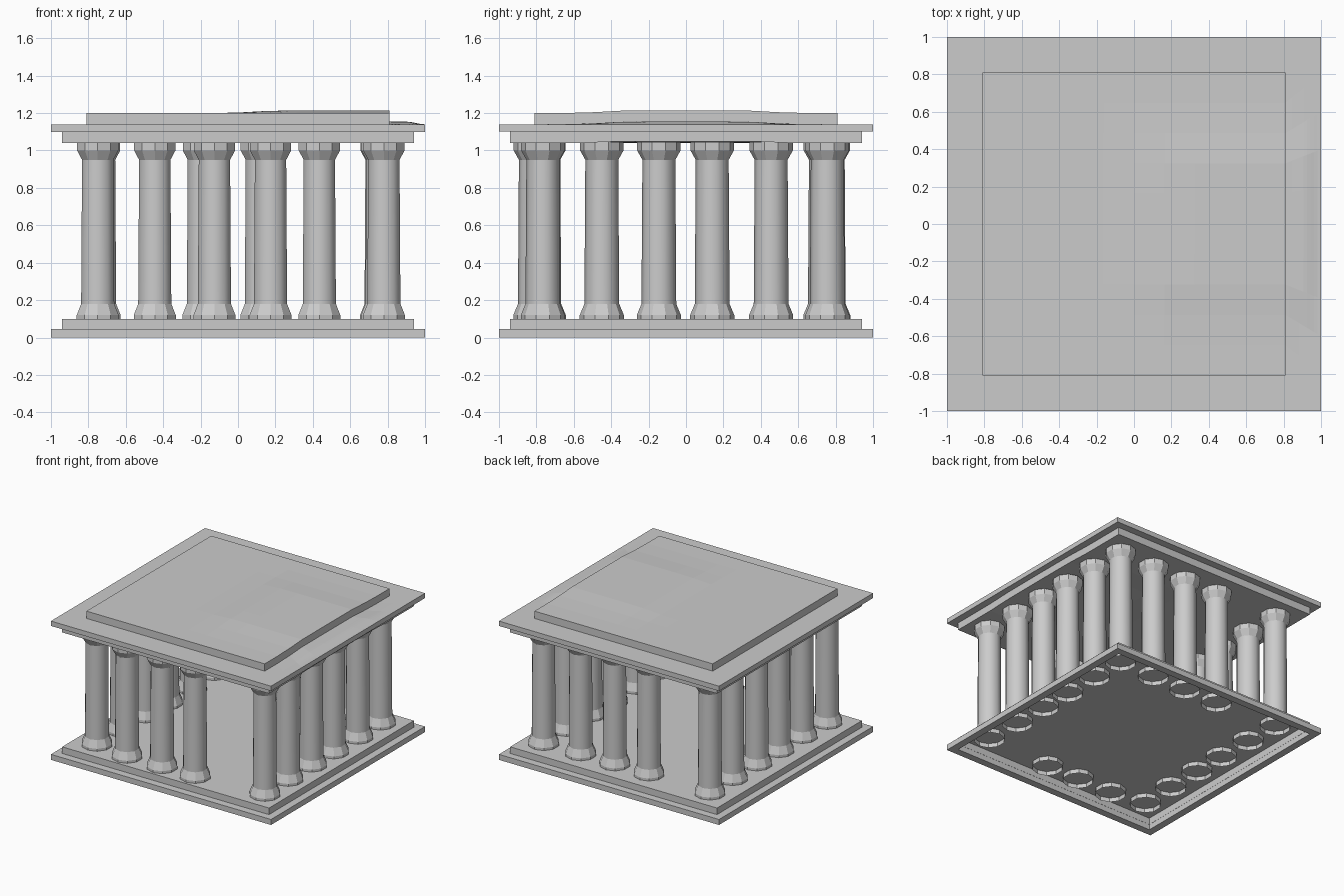
import bpy, bmesh, math

if "Cube" in bpy.data.objects:
    bpy.data.objects.remove(bpy.data.objects["Cube"])


def finish(bm, name):
    mesh = bpy.data.meshes.new(name)
    bm.to_mesh(mesh)
    bm.free()
    obj = bpy.data.objects.new(name, mesh)
    bpy.context.collection.objects.link(obj)
    return obj


def smoothstep(a, b, v):
    t = min(1, max(0, (v - a) / (b - a)))
    return t * t * (3 - 2 * t)


def loft(bm, rings, smooth_bands=()):
    """Bridge consecutive rings of vertices with quads."""
    n = len(rings[0])
    for k, (lo, hi) in enumerate(zip(rings, rings[1:])):
        for i in range(n):
            j = (i + 1) % n
            f = bm.faces.new((lo[i], lo[j], hi[j], hi[i]))
            f.smooth = k in smooth_bands


def stepped_square(name, profile, cap_bottom, warp=0.0):
    bm = bmesh.new()
    rings = [[bm.verts.new((sx * h, sy * h, z))
              for sx, sy in ((-1, -1), (1, -1), (1, 1), (-1, 1))]
             for h, z in profile]
    loft(bm, rings)
    bm.faces.new(rings[-1])
    if cap_bottom:
        bm.faces.new(rings[0][::-1])
    if warp:
        # gentle sag and rise of the old stone
        bmesh.ops.subdivide_edges(bm, edges=bm.edges[:], cuts=9, use_grid_fill=True)
        for v in bm.verts:
            x, y = v.co.x, v.co.y
            v.co.z += (warp * smoothstep(-0.1, 0.25, x) * (1 - smoothstep(0.9, 1.0, x))
                       * (1 - smoothstep(0.3, 0.6, abs(y))))
    return finish(bm, name)


# stepped floor, hollow underneath
stepped_square("stepped_floor",
               [(0.94, 0.045), (0.94, 0), (1, 0), (1, 0.045), (0.94, 0.046), (0.94, 0.1)],
               cap_bottom=False)

# stepped roof with overhanging cornice
stepped_square("stepped_roof",
               [(0.94, 1.04), (0.94, 1.10), (1, 1.10), (1, 1.14), (0.81, 1.14), (0.81, 1.20)],
               cap_bottom=True, warp=0.014)

# column: faceted base and capital, smooth shaft
SIDES = 10
PROFILE = [(0.118, 0.065), (0.118, 0.12), (0.093, 0.18), (0.088, 0.95), (0.116, 1.0), (0.116, 1.045)]
bm = bmesh.new()
col_rings = [[bm.verts.new((r * math.sin(2 * math.pi * i / SIDES),
                            -r * math.cos(2 * math.pi * i / SIDES), z))
              for i in range(SIDES)] for r, z in PROFILE]
loft(bm, col_rings, smooth_bands=(2,))
column = finish(bm, "column")

# colonnade: full rows on both sides, an entrance gap in front and back rows
side_ys = (-0.45, -0.145, 0.14, 0.455)
spots = [(-0.75, -0.76), (0.78, -0.765), (-0.75, 0.76), (0.765, 0.755)]
spots += [(s, y) for s in (-0.74, 0.77) for y in side_ys]
spots += [(x, -0.805) for x in (-0.445, -0.126, 0.174)]
spots += [(x, 0.745) for x in (-0.185, 0.125, 0.435)]
for k, (x, y) in enumerate(spots):
    obj = column if k == 0 else bpy.data.objects.new("column", column.data)
    if k:
        bpy.context.collection.objects.link(obj)
    obj.location = (x, y, 0)
